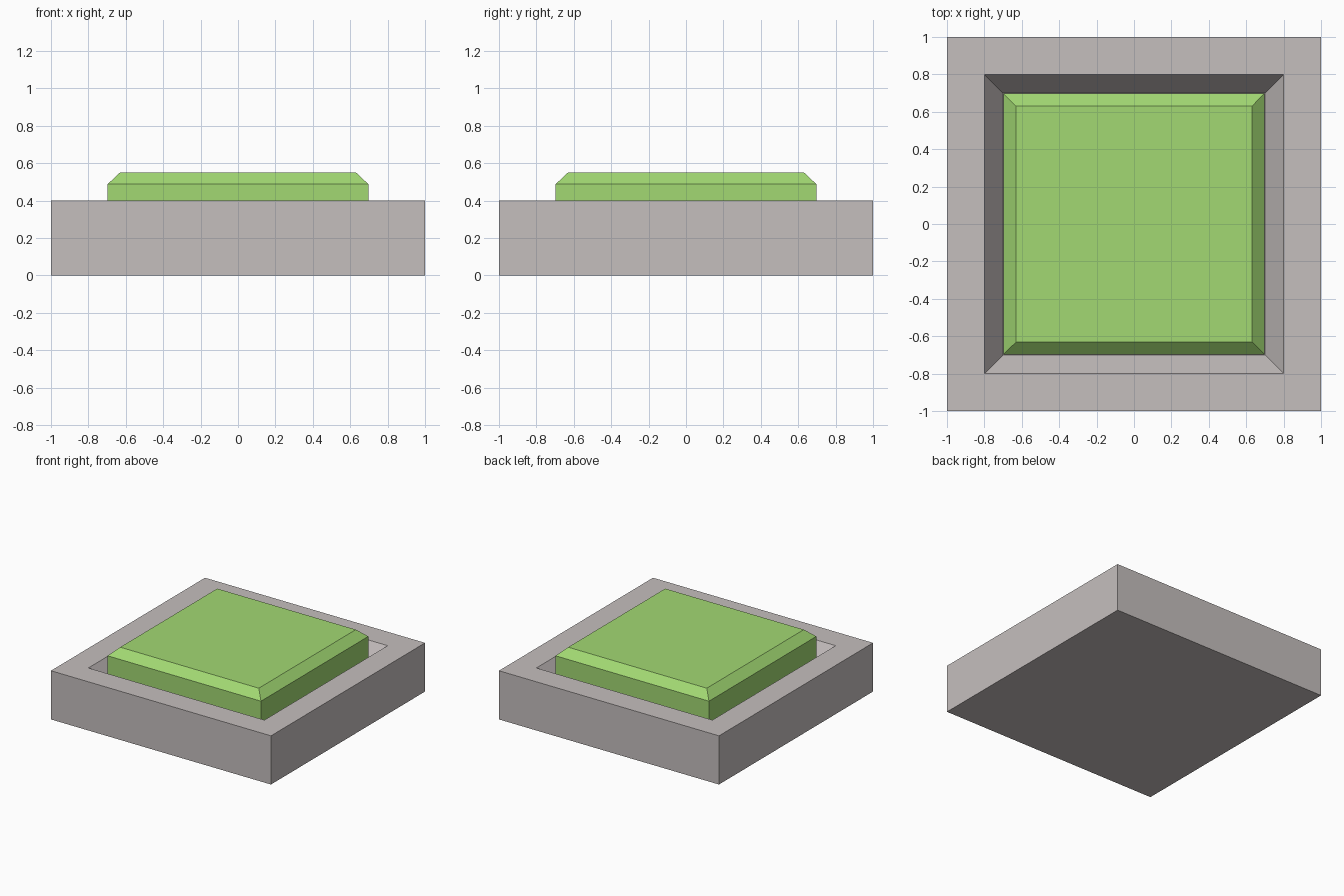
import bpy, bmesh

if "Cube" in bpy.data.objects:
    bpy.data.objects.remove(bpy.data.objects["Cube"])


def material(name, rgb):
    m = bpy.data.materials.new(name)
    m.diffuse_color = (*rgb, 1.0)
    m.use_nodes = True
    m.node_tree.nodes["Principled BSDF"].inputs["Base Color"].default_value = m.diffuse_color
    return m


def square_loft(name, rings, mat):
    """Closed solid skinned through square rings given as (half width, height)."""
    bm = bmesh.new()
    loops = [[bm.verts.new((sx * h, sy * h, z))
              for sx, sy in ((-1, -1), (1, -1), (1, 1), (-1, 1))]
             for h, z in rings]
    for low, high in zip(loops, loops[1:]):
        for i in range(4):
            j = (i + 1) % 4
            bm.faces.new((low[i], low[j], high[j], high[i]))
    bm.faces.new(loops[0][::-1])
    bm.faces.new(loops[-1])
    bmesh.ops.recalc_face_normals(bm, faces=bm.faces)
    mesh = bpy.data.meshes.new(name)
    bm.to_mesh(mesh)
    bm.free()
    mesh.materials.append(mat)
    obj = bpy.data.objects.new(name, mesh)
    bpy.context.collection.objects.link(obj)
    return obj


grey = material("warm_grey", (0.56, 0.52, 0.515))
green = material("light_green", (0.36, 0.69, 0.17))

# Square base slab with a sloped recess in its top
square_loft("base", [(1.0, 0.0), (1.0, 0.4), (0.8, 0.4), (0.7, 0.25)], grey)

# Chamfered push button seated in the recess
square_loft("button", [(0.697, 0.24), (0.697, 0.488), (0.63, 0.551)], green)
